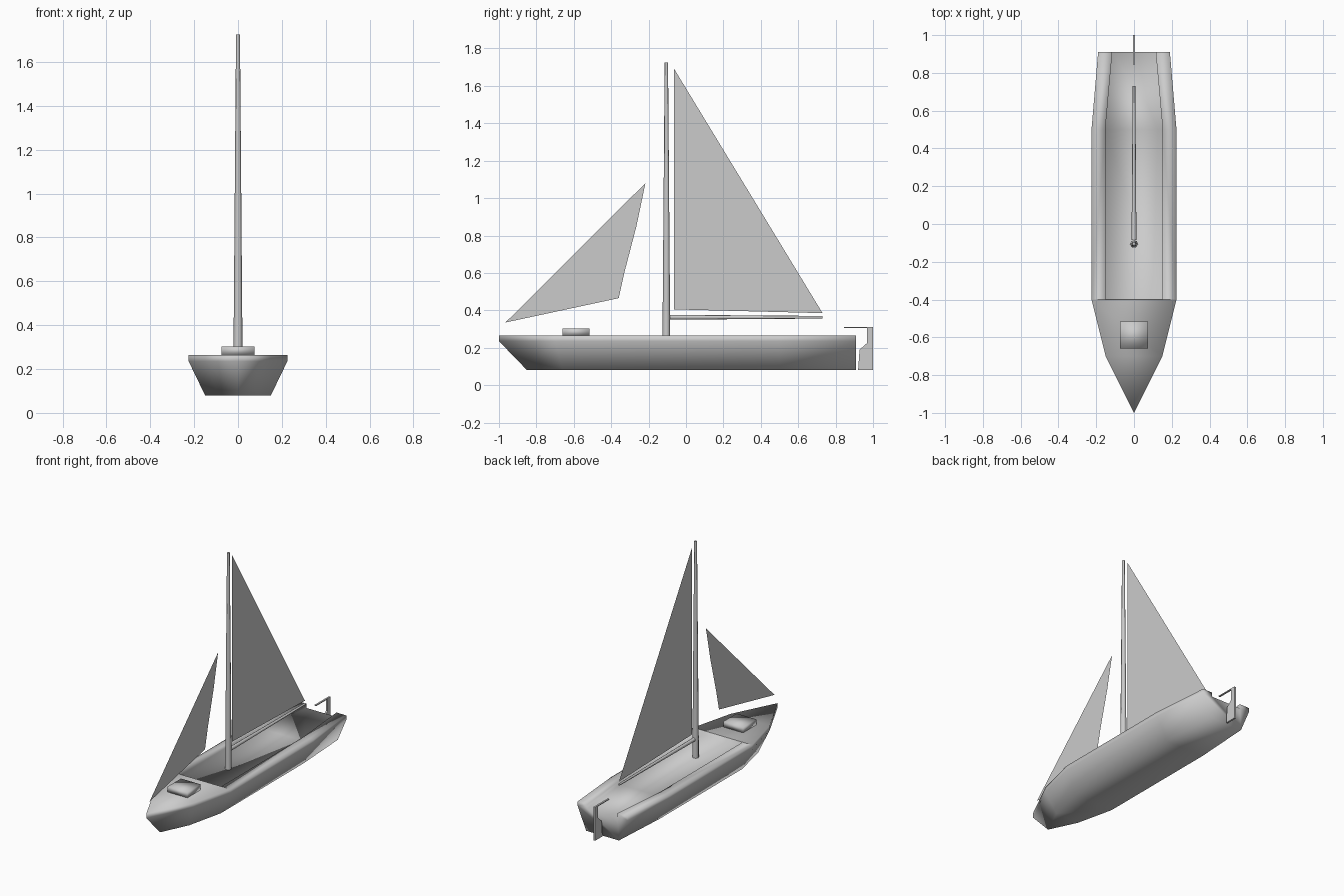
import bpy, bmesh, math
from mathutils import Matrix, Vector

cube = bpy.data.objects.get("Cube")
if cube:
    bpy.data.objects.remove(cube, do_unlink=True)

grey = bpy.data.materials.new("plain_grey")
grey.use_nodes = True
grey.diffuse_color = (0.6, 0.6, 0.6, 1)
grey.node_tree.nodes["Principled BSDF"].inputs["Base Color"].default_value = (0.6, 0.6, 0.6, 1)

BOTTOM, FLOOR, DECK = 0.08, 0.235, 0.265


def finish(name, bm, smooth=False, recalc=True):
    """Turn a bmesh into a named object."""
    bmesh.ops.remove_doubles(bm, verts=bm.verts, dist=0.0005)
    if recalc:
        bmesh.ops.recalc_face_normals(bm, faces=bm.faces)
    for face in bm.faces:
        face.smooth = smooth
    mesh = bpy.data.meshes.new(name)
    bm.to_mesh(mesh)
    bm.free()
    mesh.materials.append(grey)
    obj = bpy.data.objects.new(name, mesh)
    bpy.context.collection.objects.link(obj)
    return obj


def add_face(bm, points):
    """Add a polygon, dropping repeated points."""
    unique = []
    for p in points:
        if p not in unique:
            unique.append(p)
    if len(unique) > 2:
        bm.faces.new([bm.verts.new(p) for p in unique])


def box(name, low, high, smooth=False):
    bm = bmesh.new()
    low, high = Vector(low), Vector(high)
    place = Matrix.Translation((low + high) / 2) @ Matrix.Diagonal((*(high - low), 1))
    bmesh.ops.create_cube(bm, size=1, matrix=place)
    return finish(name, bm, smooth)


def spar(name, start, end, r_start, r_end):
    """Tapered eight-sided pole between two points."""
    start, end = Vector(start), Vector(end)
    axis = end - start
    place = Matrix.Translation((start + end) / 2) @ axis.to_track_quat('Z', 'Y').to_matrix().to_4x4()
    bm = bmesh.new()
    bmesh.ops.create_cone(bm, cap_ends=True, segments=8, radius1=r_start,
                          radius2=r_end, depth=axis.length, matrix=place)
    obj = finish(name, bm)
    bpy.ops.object.select_all(action='DESELECT')
    obj.select_set(True)
    bpy.context.view_layer.objects.active = obj
    bpy.ops.object.shade_smooth_by_angle(angle=math.radians(50))
    return obj


def sheet(name, outline, thickness=0):
    """Flat plate in the centre plane from (y, z) points."""
    bm = bmesh.new()
    face = bm.faces.new([bm.verts.new((-thickness / 2, y, z)) for y, z in outline])
    if thickness:
        ext = bmesh.ops.extrude_face_region(bm, geom=[face])
        moved = [v for v in ext["geom"] if isinstance(v, bmesh.types.BMVert)]
        bmesh.ops.translate(bm, verts=moved, vec=(thickness, 0, 0))
    return finish(name, bm, recalc=bool(thickness))


# Hull stations: deck y, keel y, deck half width, keel half width, well half width
stations = [
    (-1.0, -0.85, 0.0, 0.0, 0.0),
    (-0.7, -0.66, 0.15, 0.09, 0.1),
    (-0.4, -0.4, 0.225, 0.15, 0.152),
    (0.5, 0.5, 0.225, 0.15, 0.152),
    (0.91, 0.91, 0.19, 0.125, 0.115),
]


def section(station, side):
    y, keel_y, half, keel_half, well = station
    return [(side * keel_half, keel_y, BOTTOM), (side * half, y, FLOOR),
            (side * half, y, DECK), (side * well, y, DECK), (side * well, y, FLOOR)]


bm = bmesh.new()
for i, (a, b) in enumerate(zip(stations, stations[1:])):
    open_well = i >= 2
    for side in (1, -1):
        p, q = section(a, side), section(b, side)
        # Topsides and gunwale, then side deck and well wall
        for k in range(4 if open_well else 2):
            add_face(bm, [p[k], q[k], q[k + 1], p[k + 1]])
    # Bottom, and foredeck or well floor
    for k in (0, 4 if open_well else 2):
        add_face(bm, [section(a, 1)[k], section(b, 1)[k], section(b, -1)[k], section(a, -1)[k]])

# Bulkhead at the front of the well
p, q = section(stations[2], 1), section(stations[2], -1)
add_face(bm, [p[3], q[3], q[4], p[4]])
# Transom, open at the top, with a rail end on each side
p, q = section(stations[-1], 1), section(stations[-1], -1)
add_face(bm, [p[0], p[1], p[4], q[4], q[1], q[0]])
for s in (p, q):
    add_face(bm, s[1:])
finish("hull", bm, smooth=True)

# Fittings
box("deck_hatch", (-0.075, -0.66, DECK), (0.075, -0.515, 0.303), smooth=True)
spar("mast", (0, -0.105, FLOOR), (0, -0.105, 1.725), 0.021, 0.009)
spar("boom", (0, -0.085, 0.363), (0, 0.73, 0.363), 0.013, 0.007)

# Sails
sheet("main_sail", [(-0.063, 1.69), (-0.063, 0.405), (0.73, 0.385)])
sheet("jib_sail", [(-0.965, 0.335), (-0.36, 0.465), (-0.33, 0.6),
                   (-0.265, 0.85), (-0.217, 1.08)])

# Steering gear
sheet("rudder", [(0.92, 0.08), (1.0, 0.08), (1.0, 0.308), (0.968, 0.308),
                 (0.968, 0.225), (0.928, 0.19)], 0.012)
box("tiller", (-0.006, 0.845, 0.305), (0.006, 1.0, 0.311))
